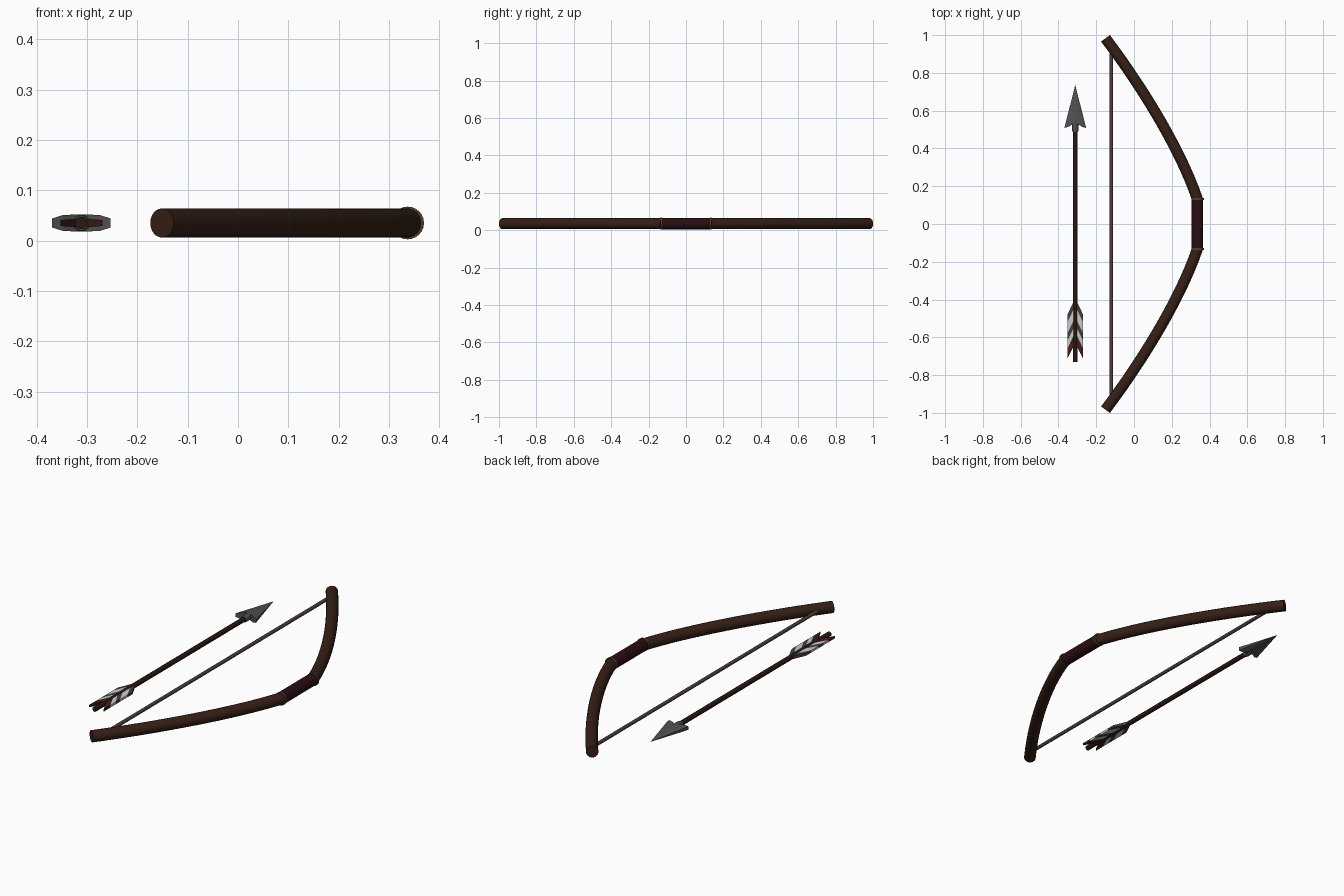
import bpy, bmesh
from math import cos, sin, pi
from mathutils import Vector

if "Cube" in bpy.data.objects:
    bpy.data.objects.remove(bpy.data.objects["Cube"])

Z = 0.035      # height of the centre plane
AX = -0.311    # arrow axis x


def mat(name, rgb):
    m = bpy.data.materials.new(name)
    m.diffuse_color = (*rgb, 1)
    m.use_nodes = True
    m.node_tree.nodes["Principled BSDF"].inputs["Base Color"].default_value = m.diffuse_color
    return m


WOOD = mat("dark_wood", (0.035, 0.014, 0.008))
LEATHER = mat("maroon_leather", (0.022, 0.004, 0.006))
CORD = mat("cord", (0.07, 0.05, 0.04))
SHAFT = mat("shaft_wood", (0.02, 0.009, 0.006))
STEEL = mat("steel", (0.08, 0.08, 0.08))
WHITE = mat("white_feather", (0.55, 0.55, 0.55))
DARK = mat("grey_feather", (0.05, 0.05, 0.05))
RED = mat("red_feather", (0.06, 0.012, 0.012))


def finish(name, bm, material, smooth=True):
    bmesh.ops.recalc_face_normals(bm, faces=bm.faces)
    me = bpy.data.meshes.new(name)
    bm.to_mesh(me)
    bm.free()
    ob = bpy.data.objects.new(name, me)
    bpy.context.collection.objects.link(ob)
    me.materials.append(material)
    if smooth:
        bpy.context.view_layer.objects.active = ob
        ob.select_set(True)
        bpy.ops.object.shade_smooth_by_angle(angle=0.6)
        ob.select_set(False)
    return ob


def tube(name, path, radii, material, sides=24):
    """Capped round tube along a path lying in the centre plane."""
    bm = bmesh.new()
    pts = [Vector((x, y, Z)) for x, y in path]
    rings = []
    for i, p in enumerate(pts):
        t = (pts[min(i + 1, len(pts) - 1)] - pts[max(i - 1, 0)]).normalized()
        n = Vector((t.y, -t.x, 0))
        rings.append([bm.verts.new(p + radii[i] * (n * cos(a) + Vector((0, 0, sin(a)))))
                      for a in (2 * pi * k / sides for k in range(sides))])
    for a, b in zip(rings, rings[1:]):
        for k in range(sides):
            j = (k + 1) % sides
            bm.faces.new((a[k], a[j], b[j], b[k]))
    bm.faces.new(rings[0])
    bm.faces.new(rings[-1])
    return finish(name, bm, material)


def bezier(p, n=20):
    p = [Vector(q) for q in p]
    return [tuple(p[0] * (1 - t)**3 + p[1] * 3 * t * (1 - t)**2 + p[2] * 3 * t * t * (1 - t) + p[3] * t**3)
            for t in (i / n for i in range(n + 1))]


# bow limbs and grip bands
limb = bezier([(0.336, 0.13), (0.255, 0.37), (0.07, 0.69), (-0.151, 0.983)])
for s, side in ((1, "upper"), (-1, "lower")):
    tube(side + "_limb", [(x, s * y) for x, y in limb], [0.029] * len(limb), WOOD)
    tube(side + "_grip_band", [(0.337, s * 0.127), (0.337, s * 0.137)], [0.0325] * 2, CORD)

# grip and string
tube("grip", [(0.336, -0.13), (0.336, 0.13)], [0.0305] * 2, LEATHER)
tube("bowstring", [(-0.12, -0.935), (-0.12, 0.935)], [0.009] * 2, CORD, 12)

# arrow shaft, nock and head socket
tube("arrow_shaft", [(AX, -0.73), (AX, 0.53)], [0.0125] * 2, SHAFT, 12)
tube("arrow_socket", [(AX, 0.488), (AX, 0.50), (AX, 0.54)], [0.015, 0.017, 0.017], STEEL, 12)

# arrowhead: thick flat wings swept back, tapering to the tip
bm = bmesh.new()
tip = bm.verts.new((AX, 0.735, Z))
outline = [(0.058, 0.508, 0.009), (0.036, 0.515, 0.016), (0, 0.535, 0.017),
           (-0.036, 0.515, 0.016), (-0.058, 0.508, 0.009)]
top = [bm.verts.new((AX + x, y, Z + h)) for x, y, h in outline]
bot = [bm.verts.new((AX + x, y, Z - h)) for x, y, h in outline]
for i in range(4):
    bm.faces.new((tip, top[i], top[i + 1]))
    bm.faces.new((tip, bot[i + 1], bot[i]))
    bm.faces.new((top[i], bot[i], bot[i + 1], top[i + 1]))
for i in (0, 4):
    bm.faces.new((tip, top[i], bot[i]))
finish("arrowhead", bm, STEEL, False)

# fletching: slanted feather stripes on both sides of the shaft
stripes = [(-0.395, -0.435, DARK), (-0.435, -0.495, WHITE), (-0.495, -0.535, DARK),
           (-0.535, -0.575, WHITE), (-0.575, -0.63, RED)]
for s, side in ((1, "right"), (-1, "left")):
    for i, (y0, y1, m) in enumerate(stripes):
        bm = bmesh.new()
        w = 0.042
        tops, bots = [], []
        for x, y, h in ((0, y0, 0.009), (w, y0 - 0.085, 0.006), (w, y1 - 0.085, 0.006), (0, y1, 0.009)):
            tops.append(bm.verts.new((AX + s * x, y, Z + h)))
            bots.append(bm.verts.new((AX + s * x, y, Z - h)))
        bm.faces.new(tops)
        bm.faces.new(bots)
        for k in range(4):
            j = (k + 1) % 4
            bm.faces.new((tops[k], tops[j], bots[j], bots[k]))
        finish(f"{side}_feather_stripe_{i + 1}", bm, m, False)
